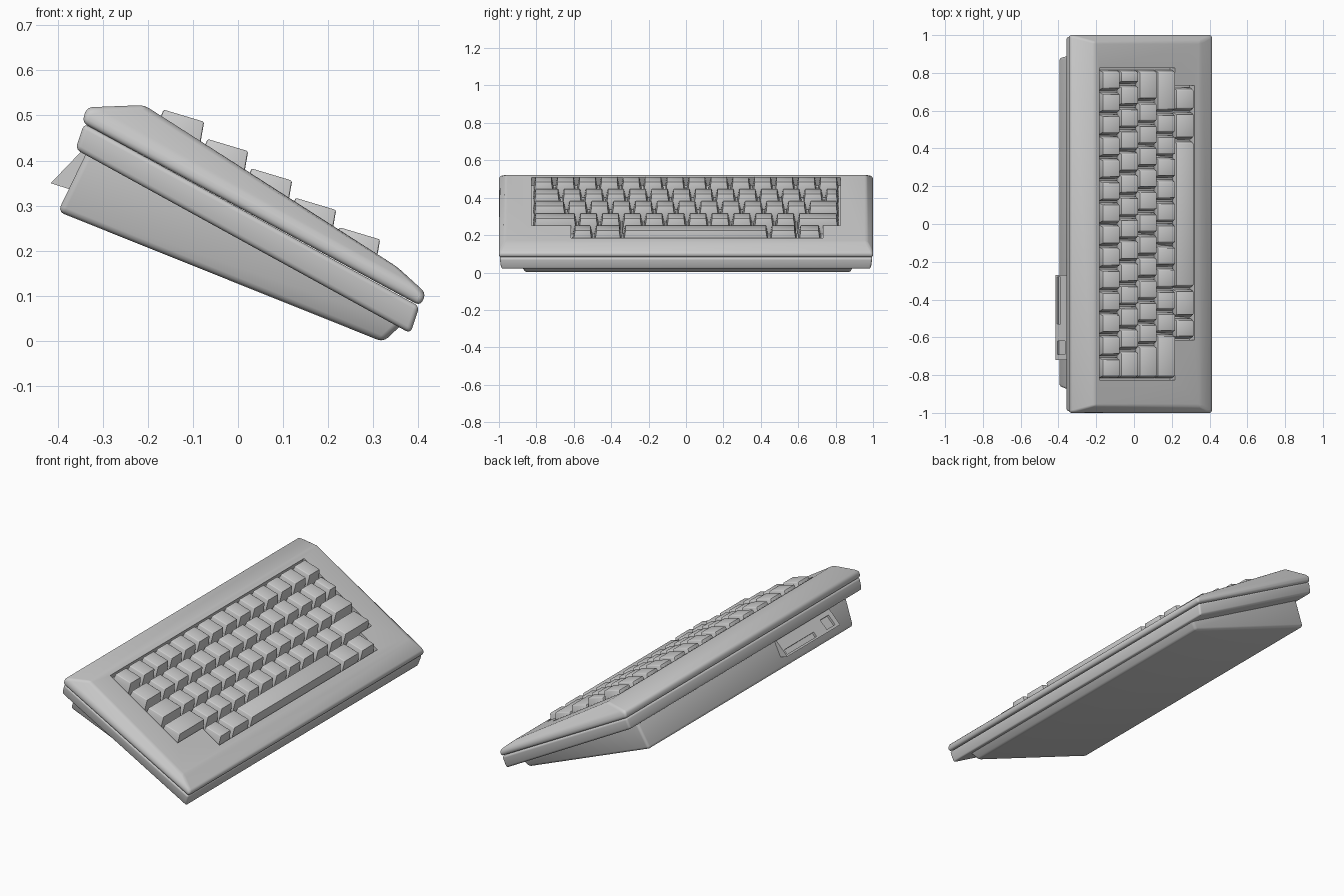
import bpy, bmesh, math

if "Cube" in bpy.data.objects:
    bpy.data.objects.remove(bpy.data.objects["Cube"])

def add_loft(bm, rings):
    """Each ring: (back xz, front xz, y0, y1); rings are stacked and capped."""
    loops = []
    for (bx, bz), (fx, fz), y0, y1 in rings:
        loops.append([bm.verts.new(p) for p in
                      ((bx, y0, bz), (fx, y0, fz), (fx, y1, fz), (bx, y1, bz))])
    for a, b in zip(loops, loops[1:]):
        for i in range(4):
            j = (i + 1) % 4
            bm.faces.new((a[i], a[j], b[j], b[i]))
    bm.faces.new(loops[0][::-1])
    bm.faces.new(loops[-1])

def finish(name, bm, bevel=0.0, segs=3):
    bmesh.ops.recalc_face_normals(bm, faces=bm.faces)
    if bevel:
        bmesh.ops.bevel(bm, geom=bm.edges[:], offset=bevel, segments=segs,
                        profile=0.5, affect='EDGES', clamp_overlap=True)
    me = bpy.data.meshes.new(name)
    bm.to_mesh(me)
    bm.free()
    ob = bpy.data.objects.new(name, me)
    bpy.context.collection.objects.link(ob)
    return ob

def loft(name, rings, bevel=0.0, segs=3):
    bm = bmesh.new()
    add_loft(bm, rings)
    return finish(name, bm, bevel, segs)

def activate(ob):
    bpy.ops.object.select_all(action='DESELECT')
    ob.select_set(True)
    bpy.context.view_layer.objects.active = ob

def cut(ob, cutter):
    activate(ob)
    m = ob.modifiers.new("cut", 'BOOLEAN')
    m.operation, m.solver, m.object = 'DIFFERENCE', 'EXACT', cutter
    bpy.ops.object.modifier_apply(modifier=m.name)
    bpy.data.objects.remove(cutter, do_unlink=True)

def shift(p, n, d):
    return (p[0] + n[0] * d, p[1] + n[1] * d)

def slab(name, a, b, y0, y1, n, low, high):
    return loft(name, [(shift(a, n, low), shift(b, n, low), y0, y1),
                       (shift(a, n, high), shift(b, n, high), y0, y1)])

parts = []

# Upper case: rim, then chamfers up to the sloping top
case = loft("upper_case", [
    ((-0.345, 0.484), (0.404, 0.078), -1, 1),
    ((-0.336, 0.518), (0.417, 0.106), -1, 1),
    ((-0.208, 0.523), (0.352, 0.165), -0.965, 0.965)], 0.012)

# Keyboard well, stepped narrower at the front row
TOP_N = (0.536, 0.844)
def on_top(x):
    return (x, 0.521 - (x + 0.21) * 0.6385)
for x0, x1, y0, y1 in ((-0.185, 0.2165, -0.825, 0.825), (0.15, 0.318, -0.615, 0.732)):
    cut(case, slab("well_cutter", on_top(x0), on_top(x1), y0, y1, TOP_N, -0.046, 0.05))
parts.append(case)

# Lower tray
parts.append(loft("lower_tray", [
    ((-0.360, 0.425), (0.382, 0.017), -0.988, 0.988),
    ((-0.341, 0.482), (0.402, 0.077), -0.997, 0.997)], 0.011))

# Wedge base
parts.append(loft("wedge_base", [
    ((-0.399, 0.287), (0.322, -0.002), -0.86, 0.88),
    ((-0.325, 0.440), (0.372, 0.045), -0.89, 0.90)], 0.014))

# Rear connector panel with a long slot and a square socket
panel = loft("rear_port_panel", [
    ((-0.375, 0.337), (-0.32, 0.36), -0.72, -0.27),
    ((-0.415, 0.350), (-0.34, 0.428), -0.72, -0.27)])
OUT = (-0.72, 0.69)
def on_panel(s):
    return (-0.34 - 0.075 * s, 0.428 - 0.078 * s)
for s0, s1, y0, y1 in ((0.9, 0.66, -0.53, -0.28), (0.87, 0.35, -0.69, -0.62)):
    cut(panel, slab("port_cutter", on_panel(s0), on_panel(s1), y0, y1, OUT, -0.012, 0.02))
parts.append(panel)

# Keys: five stepped rows, widths in key units from left (-y) to right
U = 1.64 / 14
ROWS = [
    ("number_row", -0.82, [1] * 14),
    ("upper_row", -0.82, [1.3] + [1] * 12 + [0.7]),
    ("middle_row", -0.82, [1.55] + [1] * 11 + [1.45]),
    ("lower_row", -0.82, [2.05] + [1] * 10 + [1.95]),
    ("space_row", -0.61, [0.98, 1.32, 6.7, 1.3, 1.1]),
]
for r, (name, y, widths) in enumerate(ROWS):
    dx, dz = 0.0975 * r, -0.0652 * r
    bm = bmesh.new()
    for w in widths:
        y1 = y + w * U
        add_loft(bm, [
            ((-0.189 + dx, 0.453 + dz), (-0.090 + dx, 0.400 + dz), y + 0.003, y1 - 0.003),
            ((-0.165 + dx, 0.513 + dz), (-0.075 + dx, 0.486 + dz), y + 0.016, y1 - 0.016)])
        y = y1
    parts.append(finish(name + "_keys", bm, 0.004, 2))

for ob in parts:
    activate(ob)
    bpy.ops.object.shade_smooth_by_angle(angle=math.radians(40))
